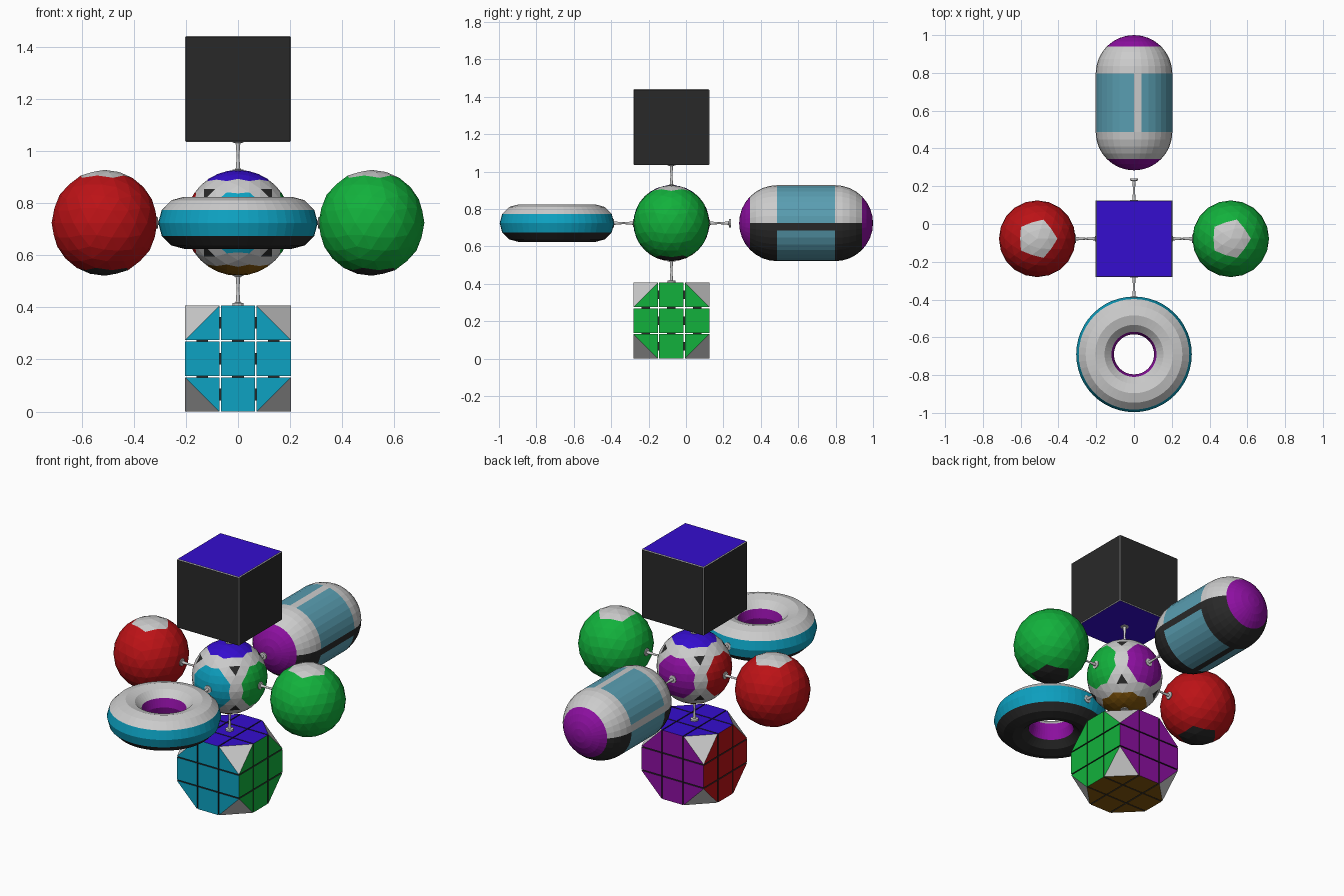
import bpy, bmesh, math
from mathutils import Vector, Matrix
from itertools import product

if "Cube" in bpy.data.objects:
    bpy.data.objects.remove(bpy.data.objects["Cube"])

COL = {
    "grey": (0.6, 0.6, 0.6), "black": (0.022, 0.022, 0.022),
    "red": (0.5, 0.006, 0.008), "green": (0.006, 0.44, 0.045),
    "blue": (0.035, 0.004, 0.62), "purple": (0.27, 0.005, 0.36),
    "cyan": (0.004, 0.36, 0.54), "brown": (0.24, 0.10, 0.004),
    "window": (0.10, 0.34, 0.44),
}
NAMES = list(COL)
MATS = []
for n, c in COL.items():
    m = bpy.data.materials.new(n)
    m.diffuse_color = (*c, 1)
    m.use_nodes = True
    m.node_tree.nodes["Principled BSDF"].inputs["Base Color"].default_value = m.diffuse_color
    MATS.append(m)
IDX = {n: i for i, n in enumerate(NAMES)}
CENTRE = Vector((0, -0.078, 0.724))
R = 0.203
AXES = {"green": (1, 0, 0), "red": (-1, 0, 0), "purple": (0, 1, 0),
        "cyan": (0, -1, 0), "blue": (0, 0, 1), "brown": (0, 0, -1)}


def axis_colour(v, limit):
    for n, a in AXES.items():
        if v.normalized().dot(Vector(a)) > limit:
            return n


def finish(bm, name, loc, colour):
    """Colour every face with colour(centre, normal) and make the object."""
    bmesh.ops.recalc_face_normals(bm, faces=bm.faces)
    bm.normal_update()
    for f in bm.faces:
        f.material_index = IDX[colour(f.calc_center_median(), f.normal)]
    me = bpy.data.meshes.new(name)
    bm.to_mesh(me)
    bm.free()
    for m in MATS:
        me.materials.append(m)
    ob = bpy.data.objects.new(name, me)
    ob.location = loc
    bpy.context.collection.objects.link(ob)
    return ob


def refine(bm, times):
    for _ in range(times):
        bmesh.ops.subdivide_edges(bm, edges=bm.edges[:], cuts=1, use_grid_fill=True)
        for v in bm.verts:
            v.co = v.co.normalized() * R


def lathe(profile, n):
    """Revolve (radius, height) points round z; radius 0 becomes a pole."""
    bm = bmesh.new()
    vs = [bm.verts.new((r, 0, h)) for r, h in profile]
    es = [bm.edges.new(p) for p in zip(vs, vs[1:])]
    bmesh.ops.spin(bm, geom=vs + es, axis=(0, 0, 1), cent=(0, 0, 0),
                   steps=n, angle=2 * math.pi)
    bmesh.ops.remove_doubles(bm, verts=bm.verts[:], dist=1e-5)
    return bm


# core ball: octahedral sphere, six caps and eight dark corner triangles
bm = bmesh.new()
bmesh.ops.convex_hull(bm, input=[bm.verts.new(Vector(a) * R) for a in AXES.values()])
refine(bm, 3)


def core_colour(c, n):
    d = c.normalized()
    if abs(d.x) + abs(d.y) + abs(d.z) > 1.731:
        return "black"
    return axis_colour(d, math.cos(math.radians(37))) or "grey"


finish(bm, "core_ball", CENTRE, core_colour)

# side balls: pentagon at each pole
for name, side, col in (("left_ball", -1, "red"), ("right_ball", 1, "green")):
    bm = bmesh.new()
    bmesh.ops.create_icosphere(bm, subdivisions=2, radius=R)
    tips = [(f.calc_center_median(), f) for f in bm.faces]
    for c, f in tips:
        top = max(v.co.z for v in f.verts)
        low = min(v.co.z for v in f.verts)
        f.material_index = 1 if top > R * 0.99 else 2 if low < -R * 0.99 else 0
    refine(bm, 1)
    bm.faces.ensure_lookup_table()
    lookup = {tuple(round(x, 5) for x in f.calc_center_median()): f.material_index
              for f in bm.faces}
    pick = (col, "grey", "black")
    finish(bm, name, CENTRE + Vector((side * 0.512, 0, 0)),
           lambda c, n: pick[lookup[tuple(round(x, 5) for x in c)]])

# front ring: four bands round the tube
major, minor = 0.206, 0.1
bm = lathe([(major + minor * math.cos(i * math.pi / 6),
             minor * math.sin(i * math.pi / 6)) for i in range(13)], 48)


def ring_colour(c, n):
    a = math.degrees(math.atan2(c.z, math.hypot(c.x, c.y) - major))
    if abs(a) < 30:
        return "cyan"
    if abs(a) > 150:
        return "purple"
    return "grey" if a > 0 else "black"


finish(bm, "front_ring", (0, -0.69, CENTRE.z), ring_colour)

# back capsule: two-tone shell with window panels and purple ends
half = 0.155
prof = [(R * math.cos(a), R * math.sin(a) + (half if i >= 9 else -half))
        for i, a in enumerate([(k - 8) * math.pi / 16 for k in range(9)]
                              + [k * math.pi / 16 for k in range(9)])]
prof[0], prof[-1] = (0, -half - R), (0, half + R)
bm = lathe(prof, 32)
bmesh.ops.rotate(bm, verts=bm.verts, matrix=Matrix.Rotation(-math.pi / 2, 3, "X"))


def capsule_colour(c, n):
    if abs(c.y) > half + R * 0.707:
        return "purple"
    a = math.degrees(math.atan2(c.z, c.x)) % 90
    if abs(c.y) < half * 0.9 and a < 78.75:
        return "window"
    return "grey" if c.z > 0 else "black"


finish(bm, "back_capsule", (0, 0.642, CENTRE.z), capsule_colour)

# upper cube with fine grey edges
bm = bmesh.new()
bmesh.ops.create_cube(bm, size=2 * R)
cube = finish(bm, "upper_cube", CENTRE + Vector((0, 0, 0.513)),
              lambda c, n: "blue" if abs(n.z) > 0.5 else "black")
bev = cube.modifiers.new("edge", "BEVEL")
bev.width, bev.segments, bev.material = 0.004, 1, IDX["grey"]

# lower cube: blocks with gaps, outer corners cut off
gap = 0.006
size = (2 * R - 2 * gap) / 3
low = Vector((0, CENTRE.y, R))
bm = bmesh.new()
for cell in product((-1, 0, 1), repeat=3):
    mid = Vector(cell) * (size + gap)
    pts = [bm.verts.new(mid + Vector(s) * size / 2)
           for s in product((-1, 1), repeat=3) if s != cell]
    bmesh.ops.convex_hull(bm, input=pts)


def block_colour(c, n):
    side = axis_colour(n, 0.99)
    if not side:
        return "grey"
    return side if c.dot(Vector(AXES[side])) > R - 0.001 else "black"


finish(bm, "lower_cube_blocks", low, block_colour)

# dark pegs joining the blocks
bm = bmesh.new()
for k in range(3):
    for a, b in product((-1, 0, 1), repeat=2):
        pos, dim = [a * (size + gap), b * (size + gap)], [0.045, 0.045]
        pos.insert(k, 0)
        dim.insert(k, 0.3)
        bmesh.ops.create_cube(bm, size=1, matrix=Matrix.Translation(pos)
                              @ Matrix.Diagonal((*dim, 1)))
finish(bm, "block_pegs", low, lambda c, n: "black")

# thin waisted links with small end pads
for n, a in AXES.items():
    bm = lathe([(0, 0.192), (0.022, 0.192), (0.022, 0.204), (0.009, 0.206),
                (0.005, 0.255), (0.009, 0.306), (0.022, 0.308),
                (0.022, 0.318), (0, 0.318)], 12)
    rot = Vector((0, 0, 1)).rotation_difference(Vector(a)).to_matrix()
    bmesh.ops.rotate(bm, verts=bm.verts, matrix=rot)
    finish(bm, "link_" + n, CENTRE, lambda c, n: "grey")
